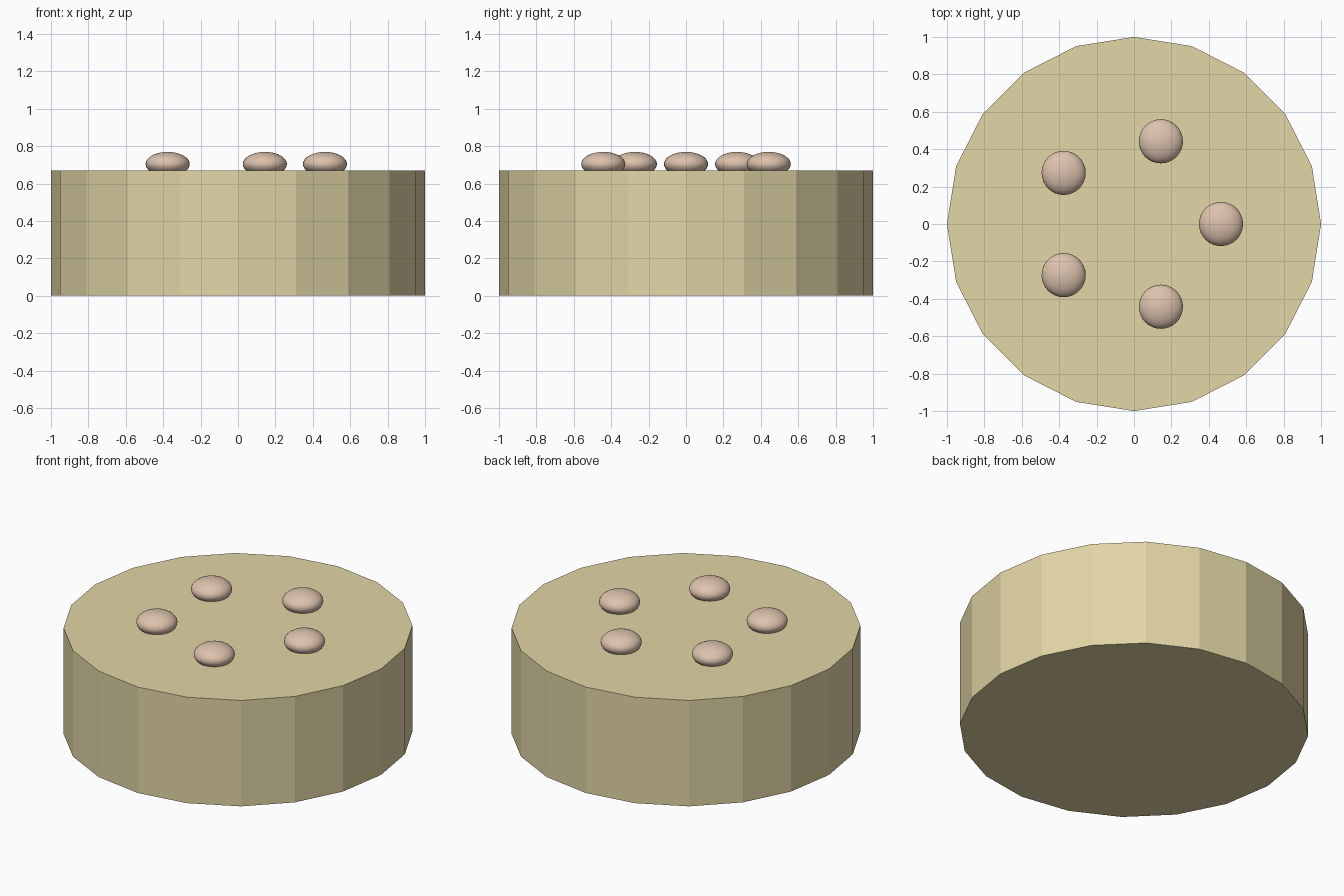
import bpy
import math

if "Cube" in bpy.data.objects:
    bpy.data.objects.remove(bpy.data.objects["Cube"])


def material(name, color):
    m = bpy.data.materials.new(name)
    m.diffuse_color = (*color, 1)
    m.use_nodes = True
    m.node_tree.nodes["Principled BSDF"].inputs["Base Color"].default_value = m.diffuse_color
    return m


cake_mat = material("pale_cake", (0.76, 0.67, 0.38))
nub_mat = material("pink_brown", (0.72, 0.54, 0.42))

# Twenty-sided flat-faced body
HEIGHT = 0.67
bpy.ops.mesh.primitive_cylinder_add(vertices=20, radius=1, depth=HEIGHT,
                                    location=(0, 0, HEIGHT / 2))
body = bpy.context.object
body.name = "body"
body.data.materials.append(cake_mat)

# Ring of five flattened toppings, partly sunk into the top
for i in range(5):
    a = math.tau * i / 5
    bpy.ops.mesh.primitive_uv_sphere_add(
        segments=32, ring_count=16, radius=1,
        location=(0.465 * math.cos(a), 0.465 * math.sin(a), 0.704))
    topping = bpy.context.object
    topping.name = f"topping_{i + 1}"
    topping.scale = (0.118, 0.118, 0.065)
    topping.data.materials.append(nub_mat)
    bpy.ops.object.shade_smooth()
